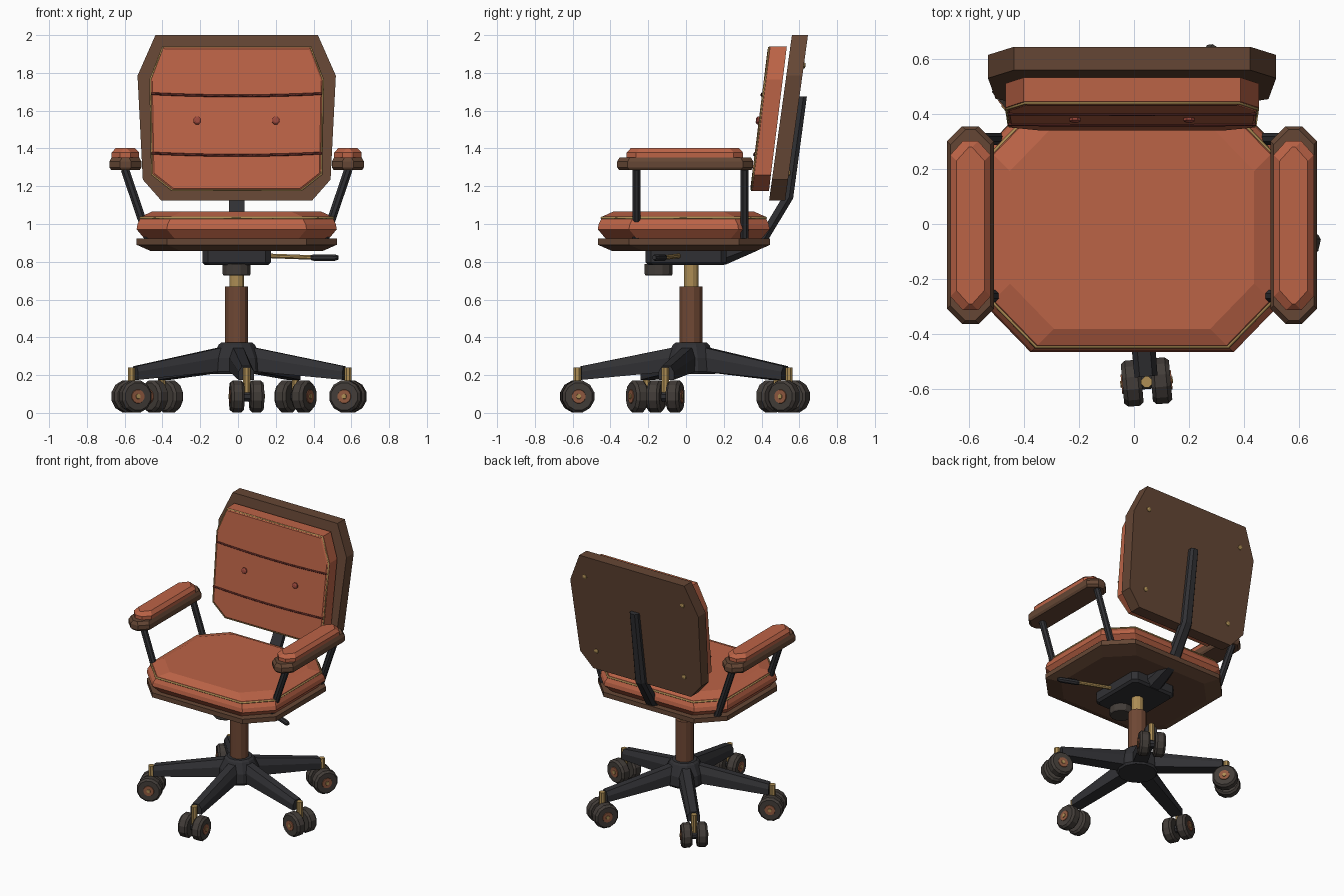
import bpy, bmesh
from math import sin, cos, pi, radians
from mathutils import Vector

if "Cube" in bpy.data.objects:
    bpy.data.objects.remove(bpy.data.objects["Cube"])

CX = -0.007   # the lever and casters shift the body slightly off x = 0
AX = 0.027    # y of the swivel column


def mat(name, rgb):
    m = bpy.data.materials.new(name)
    m.diffuse_color = (*rgb, 1)
    m.use_nodes = True
    m.node_tree.nodes["Principled BSDF"].inputs["Base Color"].default_value = m.diffuse_color
    return m


ORANGE = mat("orange_leather", (0.50, 0.125, 0.062))
SEAM = mat("seam_dark", (0.10, 0.02, 0.016))
BUTTON = mat("button_red", (0.33, 0.065, 0.045))
BROWN = mat("brown_shell", (0.13, 0.062, 0.035))
COLUMN = mat("column_brown", (0.16, 0.065, 0.035))
BLACK = mat("black_metal", (0.03, 0.03, 0.034))
TYRE = mat("tyre", (0.055, 0.046, 0.040))
BRASS = mat("brass", (0.42, 0.27, 0.09))
COPPER = mat("copper", (0.28, 0.10, 0.05))


def loft(name, rings, material):
    """Skin a list of equal-length rings and cap both ends."""
    bm = bmesh.new()
    vs = [[bm.verts.new(p) for p in r] for r in rings]
    n = len(vs[0])
    for a, b in zip(vs, vs[1:]):
        for i in range(n):
            bm.faces.new((a[i], a[(i + 1) % n], b[(i + 1) % n], b[i]))
    bm.faces.new(vs[0])
    bm.faces.new(vs[-1])
    bmesh.ops.recalc_face_normals(bm, faces=bm.faces)
    me = bpy.data.meshes.new(name)
    bm.to_mesh(me)
    bm.free()
    me.materials.append(material)
    ob = bpy.data.objects.new(name, me)
    ob.location.x = CX
    bpy.context.collection.objects.link(ob)
    return ob


def turned(name, origin, axis, profile, material, sides=12):
    """Revolve (radius, distance) pairs round an axis."""
    q = Vector(axis).normalized().to_track_quat('Z', 'Y')
    o = Vector(origin)
    ang = [2 * pi * (i + 0.5) / sides for i in range(sides)]
    return loft(name, [[o + q @ Vector((r * cos(a), r * sin(a), h)) for a in ang]
                       for r, h in profile], material)


def rod(name, p, q, r, material, sides=8):
    d = Vector(q) - Vector(p)
    return turned(name, p, d, [(r, 0), (r, d.length)], material, sides)


def octagon(x, y, hx, hy, cx, cy, z):
    half = [(hx - cx, -hy), (hx, cy - hy), (hx, hy - cy), (hx - cx, hy)]
    return [(x + a, y + b, z) for a, b in half] + [(x - a, y + b, z) for a, b in half[::-1]]


def slab(name, x, y, hx, hy, cx, cy, levels, material):
    """Stack octagons given as (inset, z)."""
    return loft(name, [octagon(x, y, hx - i, hy - i, cx, cy, z) for i, z in levels], material)


def piping(name, pts, r, material, cyclic=True):
    cu = bpy.data.curves.new(name, 'CURVE')
    cu.dimensions = '3D'
    cu.bevel_depth, cu.bevel_resolution = r, 0
    sp = cu.splines.new('POLY')
    sp.points.add(len(pts) - 1)
    for s, p in zip(sp.points, pts):
        s.co = (*p, 1)
    sp.use_cyclic_u = cyclic
    cu.materials.append(material)
    ob = bpy.data.objects.new(name, cu)
    ob.location.x = CX
    bpy.context.collection.objects.link(ob)


def bar(name, sections, angle, origin_y, material):
    """Chamfered bar: sections of (flat side (u,z), chamfered side (u,z), half width)."""
    c, s = cos(angle), sin(angle)
    rings = []
    for a, b, w in sections:
        a, b = Vector(a), Vector(b)
        ring = []
        for t, k in ((0, -1), (0.6, -1), (1, -0.55), (1, 0.55), (0.6, 1), (0, 1)):
            u, z = a.lerp(b, t)
            ring.append((u * c - k * w * s, origin_y + u * s + k * w * c, z))
        rings.append(ring)
    return loft(name, rings, material)


# Seat pan, cushion and piping
slab("seat_pan", 0, -0.01, 0.53, 0.456, 0.16, 0.165, [(0.075, 0.857), (0, 0.89), (0, 0.924)], BROWN)
slab("seat_cushion", 0, -0.012, 0.53, 0.455, 0.16, 0.165,
     [(0.04, 0.924), (0, 0.972), (0.005, 1.0), (0.025, 1.04), (0.085, 1.067)], ORANGE)
piping("seat_piping", octagon(0, -0.012, 0.51, 0.435, 0.16, 0.165, 1.032), 0.007, BRASS)


# Backrest: outlines sheared along the recline
def outline(half, y0, z0, slope, d, inset=0.0):
    zc = (half[0][1] + half[-1][1]) / 2
    k = inset / 0.45
    pts = [(x * (1 - k), z + (zc - z) * k) for x, z in half]
    pts += [(-x, z) for x, z in pts[::-1]]
    return [(x, y0 + slope * (z - z0) + d, z) for x, z in pts]


SHELL = [(0.43, 2.0), (0.525, 1.785), (0.497, 1.235), (0.40, 1.125)]
PAD = [(0.395, 1.94), (0.462, 1.765), (0.453, 1.26), (0.345, 1.175)]
loft("back_shell", [outline(SHELL, 0.44, 1.125, 0.138, d) for d in (0, 0.085)], BROWN)
pad = lambda d, i=0.0: outline(PAD, 0.339, 1.175, 0.124, d, i)
loft("back_cushion", [pad(0.1), pad(0.012), pad(0, 0.015)], ORANGE)
piping("back_piping", pad(0.008, 0.005), 0.006, BRASS)
for i, z in enumerate((1.69, 1.375)):
    pts = []
    for k in range(-6, 7):
        t = k / 6
        zz = z - 0.012 * (1 - t * t)
        pts.append((0.452 * t, 0.339 + 0.124 * (zz - 1.175), zz))
    piping(f"back_seam_{i}", pts, 0.007, SEAM, False)
for s in (-1, 1):
    turned("back_button", (0.208 * s, 0.388, 1.547), (0, -1, 0.124),
           [(0.022, 0), (0.022, 0.012), (0.012, 0.018)], BUTTON, 8)
    for x, z in ((0.40, 1.84), (0.36, 1.27)):
        turned("shell_rivet", (x * s, 0.522 + 0.138 * (z - 1.125), z), (0, 1, -0.138),
               [(0.018, 0), (0.016, 0.008), (0.008, 0.012)], BRASS, 8)

# Bent bar that carries the backrest
bar("back_support", [((0.15, 0.86), (0.15, 0.785), 0.07), ((0.2, 0.87), (0.21, 0.785), 0.07),
                     ((0.35, 0.91), (0.38, 0.86), 0.05), ((0.39, 0.94), (0.437, 0.92), 0.045),
                     ((0.515, 1.15), (0.567, 1.135), 0.04), ((0.595, 1.675), (0.64, 1.675), 0.033)],
    pi / 2, 0, BLACK)

# Armrests
for side, s in (("left", -1), ("right", 1)):
    slab(f"arm_base_{side}", 0.589 * s, -0.004, 0.085, 0.36, 0.055, 0.055,
         [(0.01, 1.285), (0, 1.30), (0, 1.33), (0.012, 1.353)], BROWN)
    slab(f"arm_pad_{side}", 0.589 * s, -0.006, 0.073, 0.308, 0.045, 0.05,
         [(0, 1.353), (0, 1.378), (0.022, 1.402)], ORANGE)
    for y in (-0.262, 0.31):
        rod(f"arm_post_{side}", (0.463 * s, y, 0.91), (0.592 * s, y, 1.29), 0.024, BLACK)

# Tilt mechanism, tension knob and lever
slab("tilt_mechanism", 0, 0, 0.182, 0.215, 0.03, 0.03, [(0.015, 0.782), (0, 0.797), (0, 0.86)], BLACK)
turned("tension_knob", (0, -0.145, 0.728), (0, 0, 1), [(0.072, 0), (0.077, 0.008), (0.077, 0.06)], TYRE)
rod("lever_rod", (0.15, -0.03, 0.832), (0.42, -0.12, 0.822), 0.013, BRASS)
turned("lever_handle", (0.395, -0.112, 0.822), (0.145, -0.058, 0),
       [(0.014, 0), (0.019, 0.02), (0.019, 0.13), (0.012, 0.152)], BLACK, 8)

# Column and hub
turned("gas_lift", (0, AX, 0.6), (0, 0, 1), [(0.04, 0), (0.04, 0.2)], BRASS)
turned("column", (0, AX, 0.3), (0, 0, 1), [(0.063, 0), (0.063, 0.37)], COLUMN)
turned("hub", (0, AX, 0.205), (0, 0, 1),
       [(0.13, 0), (0.14, 0.015), (0.135, 0.085), (0.10, 0.155), (0.085, 0.167)], BLACK)

# Five legs with twin-wheel casters
for n in range(5):
    a = radians(-85 + 72 * n)
    out, tan = Vector((cos(a), sin(a), 0)), Vector((-sin(a), cos(a), 0))
    bar(f"leg_{n}", [((0.05, 0.225), (0.05, 0.355), 0.05), ((0.585, 0.175), (0.585, 0.247), 0.042)],
        a, AX, BLACK)
    c = Vector((0, AX, 0.087)) + out * 0.605
    rod(f"caster_pin_{n}", c + Vector((0, 0, 0.02)), c + Vector((0, 0, 0.152)), 0.021, BRASS)
    rod(f"caster_axle_{n}", c - tan * 0.06, c + tan * 0.06, 0.028, BLACK)
    for s in (-1, 1):
        turned(f"wheel_{n}", c, tan * s,
               [(0.074, 0.017), (0.087, 0.03), (0.087, 0.073), (0.074, 0.088)], TYRE)
        turned(f"wheel_cap_{n}", c, tan * s, [(0.04, 0.08), (0.036, 0.092)], COPPER)
        turned(f"wheel_bolt_{n}", c, tan * s, [(0.016, 0.085), (0.013, 0.096)], BRASS, 8)
